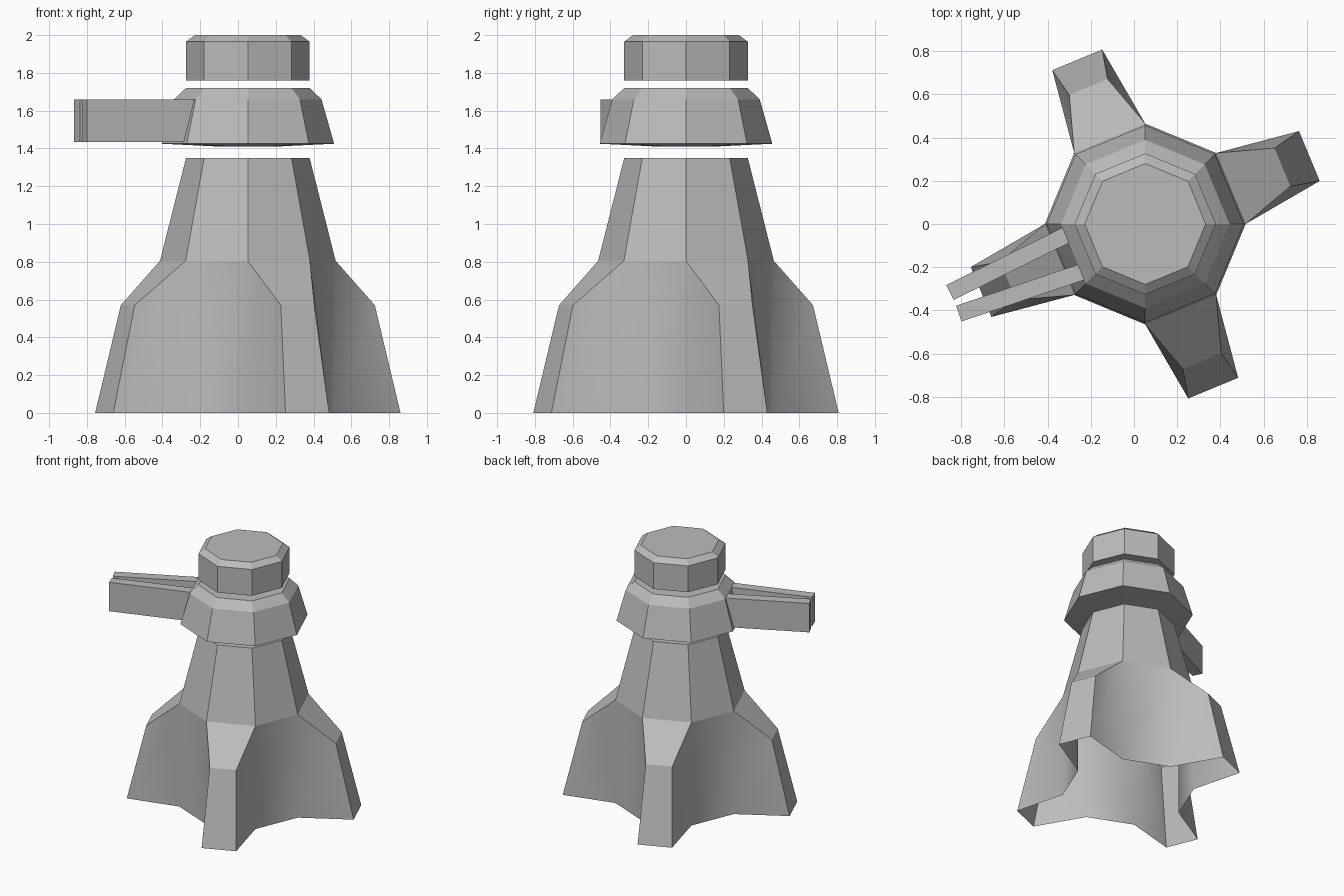
import bpy, bmesh
from math import sin, cos, pi, radians
from mathutils import Matrix, Vector

cube = bpy.data.objects.get("Cube")
if cube:
    bpy.data.objects.remove(cube)

AXIS_X = 0.052          # the tower axis sits slightly off the middle
SIDES = 8

grey = bpy.data.materials.new("plain grey")
grey.use_nodes = True
colour = (0.5, 0.5, 0.5, 1)
grey.diffuse_color = colour
grey.node_tree.nodes["Principled BSDF"].inputs["Base Color"].default_value = colour


def finish(bm, name):
    mesh = bpy.data.meshes.new(name)
    bm.normal_update()
    bm.to_mesh(mesh)
    bm.free()
    obj = bpy.data.objects.new(name, mesh)
    obj.location.x = AXIS_X
    mesh.materials.append(grey)
    bpy.context.collection.objects.link(obj)
    return obj


def ring(bm, r, z):
    return [bm.verts.new((r * cos(2 * pi * k / SIDES), r * sin(2 * pi * k / SIDES), z))
            for k in range(SIDES)]


def octagon_stack(bm, profile, close_bottom=True):
    """Stack octagonal rings from bottom to top and cap the ends."""
    rings = [ring(bm, r, z) for r, z in profile]
    for low, high in zip(rings, rings[1:]):
        for k in range(SIDES):
            n = (k + 1) % SIDES
            bm.faces.new((low[k], low[n], high[n], high[k]))
    bm.faces.new(rings[-1])
    if close_bottom:
        bm.faces.new(rings[0][::-1])
    return rings


# cap and collar
for name, profile in {
    "cap": [(0.327, 1.76), (0.327, 1.965), (0.28, 2.0)],
    "collar": [(0.15, 1.41), (0.457, 1.425), (0.39, 1.66), (0.327, 1.72)],
}.items():
    bm = bmesh.new()
    octagon_stack(bm, profile)
    finish(bm, name)

# tower body with four flared legs, open underneath
bm = bmesh.new()
waist = octagon_stack(bm, [(0.465, 0.805), (0.327, 1.35)], False)[0]
foot = ring(bm, 0.465, 0)
legs = []
for k in range(0, SIDES, 2):
    turn = Matrix.Rotation(radians(22.5 + 45 * k), 3, 'Z')
    shoulder = [bm.verts.new(turn @ Vector((0.688, s * 0.096, 0.57))) for s in (-1, 1)]
    tip = [bm.verts.new(turn @ Vector((0.823, s * 0.125, 0))) for s in (-1, 1)]
    bm.faces.new((shoulder[0], shoulder[1], waist[k + 1], waist[k]))
    bm.faces.new((tip[0], tip[1], shoulder[1], shoulder[0]))
    legs.append((shoulder, tip))

# hollow walls between neighbouring legs, smooth
for i, (shoulder, tip) in enumerate(legs):
    a, b = 2 * i + 1, (2 * i + 2) % SIDES
    next_shoulder, next_tip = legs[(i + 1) % len(legs)]
    for corners in (
        (tip[1], foot[a], waist[a], shoulder[1]),
        (foot[a], foot[b], waist[b], waist[a]),
        (foot[b], next_tip[0], next_shoulder[0], waist[b]),
    ):
        bm.faces.new(corners).smooth = True
finish(bm, "tower_body")

# two converging plates on the collar, above the right leg
turn = Matrix.Rotation(radians(202.5), 4, 'Z')
for name, side in (("arm_plate_back", -1), ("arm_plate_front", 1)):
    inner, outer = Vector((0.28, side * 0.098, 0)), Vector((0.957, side * 0.053, 0))
    run = outer - inner
    yaw = Matrix.Rotation(run.to_2d().angle_signed(Vector((1, 0))), 4, 'Z')
    place = Matrix.Translation((inner + outer) / 2 + Vector((0, 0, 1.547)))
    size = Matrix.Diagonal((run.length, 0.077, 0.226, 1))
    bm = bmesh.new()
    bmesh.ops.create_cube(bm, size=1, matrix=turn @ place @ yaw @ size)
    finish(bm, name)
